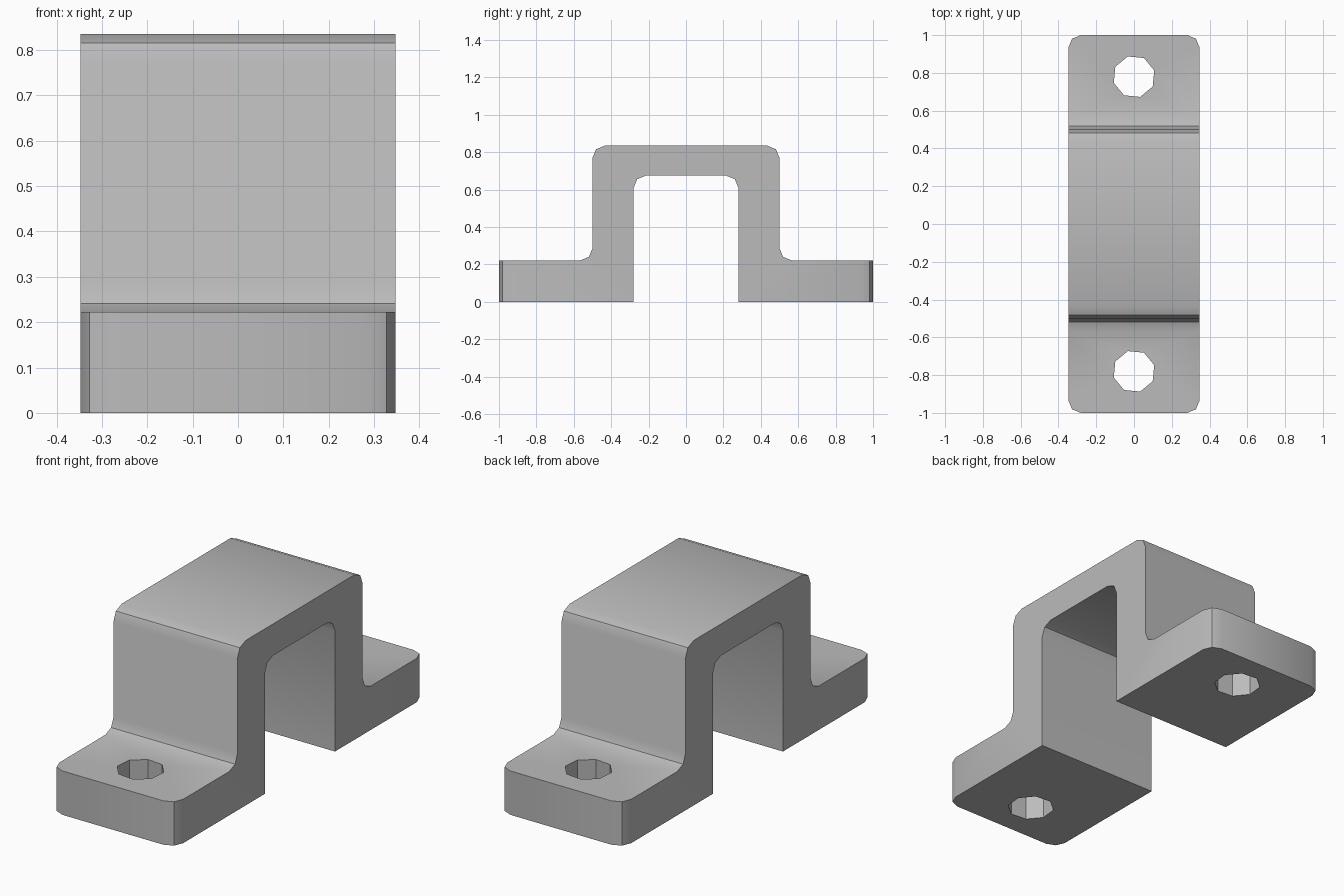
import bpy, bmesh, math
from mathutils import Matrix

cube = bpy.data.objects.get("Cube")
if cube:
    bpy.data.objects.remove(cube)

HALF_WIDTH, RADIUS = 0.347, 0.065
HOLE_Y, HOLE_RADIUS = 0.78, 0.112

grey = bpy.data.materials.new("plain_grey")
grey.use_nodes = True
grey.diffuse_color = (0.5, 0.5, 0.5, 1)
grey.node_tree.nodes["Principled BSDF"].inputs["Base Color"].default_value = (0.5, 0.5, 0.5, 1)


def add_object(name, bm):
    mesh = bpy.data.meshes.new(name)
    bm.to_mesh(mesh)
    bm.free()
    mesh.materials.append(grey)
    obj = bpy.data.objects.new(name, mesh)
    bpy.context.collection.objects.link(obj)
    return obj


# Hat-shaped side profile, mirrored and extruded across the width
half = [(0.28, 0.675), (0.28, 0), (1, 0), (1, 0.222), (0.5, 0.222), (0.5, 0.835)]
outline = half + [(-y, z) for y, z in reversed(half)]
bm = bmesh.new()
face = bm.faces.new([bm.verts.new((-HALF_WIDTH, y, z)) for y, z in outline])
sweep = bmesh.ops.extrude_face_region(bm, geom=[face])
bmesh.ops.translate(bm, vec=(2 * HALF_WIDTH, 0, 0),
                    verts=[v for v in sweep["geom"] if isinstance(v, bmesh.types.BMVert)])
bmesh.ops.recalc_face_normals(bm, faces=bm.faces)


# Round the bends and the outer corners of the feet
def is_rounded(edge):
    a, b = (v.co for v in edge.verts)
    at_end = abs(a.y) > 0.99 and abs(b.y) > 0.99
    bend = abs(a.x - b.x) > 0.1 and a.z > 0.1 and not at_end
    upright = at_end and abs(a.z - b.z) > 0.1
    return bend or upright


bmesh.ops.bevel(bm, geom=[e for e in bm.edges if is_rounded(e)], offset=RADIUS,
                offset_type='OFFSET', segments=2, profile=0.5, affect='EDGES')
bracket = add_object("bracket", bm)

# Eight-sided bolt holes through both feet
bm = bmesh.new()
for side in (-1, 1):
    place = Matrix.Translation((0, side * HOLE_Y, 0.11)) @ Matrix.Rotation(math.radians(17), 4, 'Z')
    bmesh.ops.create_cone(bm, cap_ends=True, segments=8, radius1=HOLE_RADIUS,
                          radius2=HOLE_RADIUS, depth=0.5, matrix=place)
cutter = add_object("hole_cutter", bm)

bpy.ops.object.select_all(action='DESELECT')
bpy.context.view_layer.objects.active = bracket
bracket.select_set(True)
cut = bracket.modifiers.new("bolt_holes", 'BOOLEAN')
cut.operation = 'DIFFERENCE'
cut.solver = 'EXACT'
cut.object = cutter
bpy.ops.object.modifier_apply(modifier=cut.name)
bpy.data.objects.remove(cutter)

# Soft bends, crisp edges elsewhere
bpy.ops.object.shade_smooth_by_angle(angle=math.radians(30))
